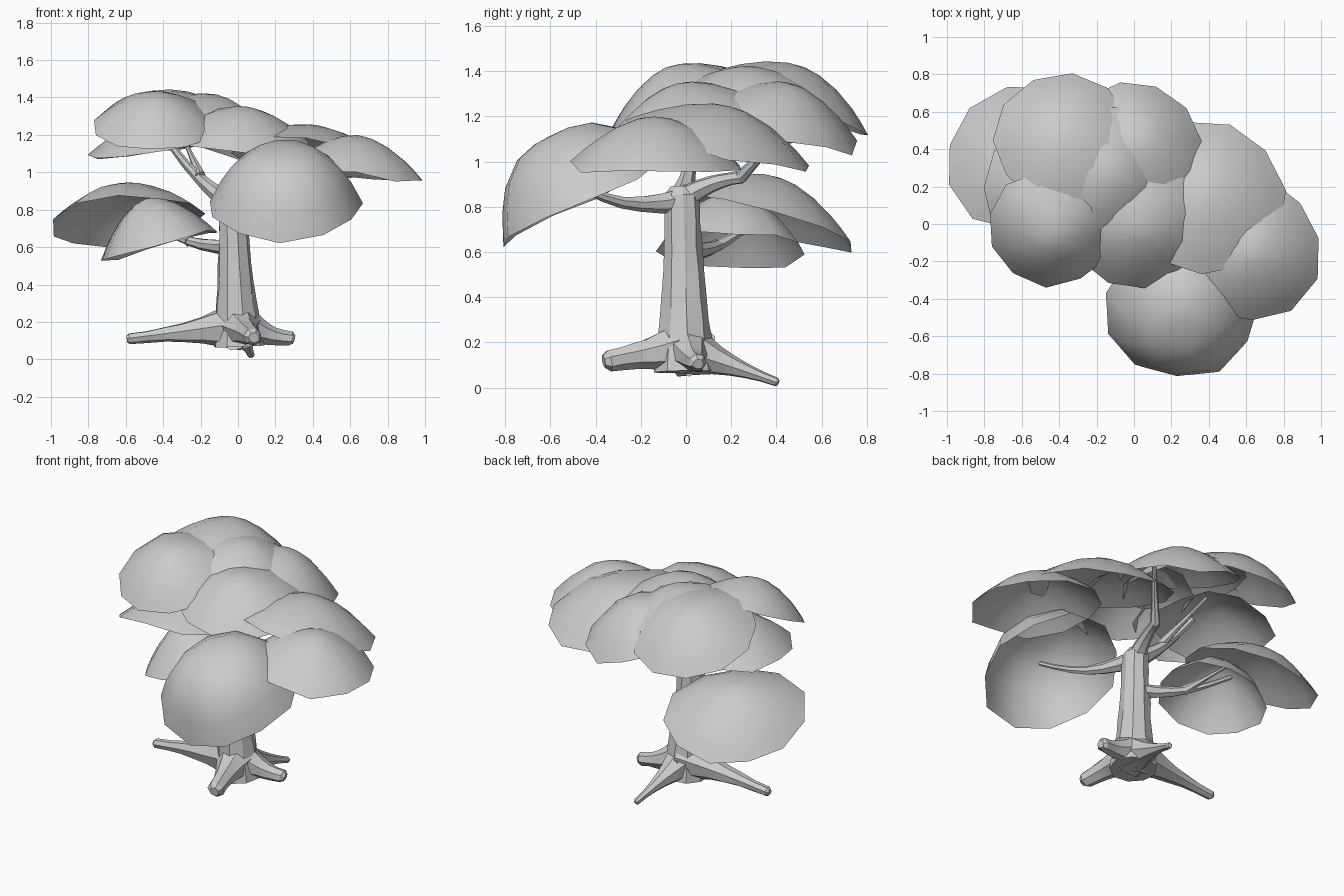
import bpy, bmesh, math, random
from mathutils import Vector

cube = bpy.data.objects.get("Cube")
if cube:
    bpy.data.objects.remove(cube)
random.seed(4)


def material(name, shade):
    colour = (shade, shade, shade, 1)
    mat = bpy.data.materials.new(name)
    mat.use_nodes = True
    mat.diffuse_color = colour
    mat.node_tree.nodes["Principled BSDF"].inputs["Base Color"].default_value = colour
    return mat


grey = material("plain grey", shade=0.6)


def finish(name, bm, sharp_angle):
    mesh = bpy.data.meshes.new(name)
    bm.to_mesh(mesh)
    bm.free()
    mesh.materials.append(grey)
    part = bpy.data.objects.new(name, mesh)
    bpy.context.collection.objects.link(part)
    bpy.ops.object.select_all(action='DESELECT')
    part.select_set(True)
    bpy.context.view_layer.objects.active = part
    bpy.ops.object.shade_smooth_by_angle(angle=math.radians(sharp_angle))


def bridge(bm, lower, upper):
    count = len(lower)
    for i in range(count):
        j = (i + 1) % count
        bm.faces.new((lower[i], lower[j], upper[j], upper[i]))


# Tapered, faceted limb from start to end, bowed upward or downward in the middle
def limb(name, start, end, thick, thin, bow=0, sides=7, steps=6):
    bm = bmesh.new()
    start, end = Vector(start), Vector(end)
    axis = (end - start).normalized()
    side = axis.orthogonal().normalized()
    up = axis.cross(side)
    rings = []
    for k in range(steps + 1):
        t = k / steps
        centre = start.lerp(end, t)
        centre.z += bow * math.sin(math.pi * t)
        radius = thin + (thick - thin) * (1 - t) ** 2
        ring = []
        for i in range(sides):
            a = math.tau * i / sides
            r = radius * random.uniform(0.94, 1.06)
            ring.append(bm.verts.new(centre + r * (math.cos(a) * side + math.sin(a) * up)))
        rings.append(ring)
    # Blunt tip
    rings.append([bm.verts.new(end.lerp(v.co, 0.6) + axis * thin * 0.5) for v in rings[-1]])
    for lower, upper in zip(rings, rings[1:]):
        bridge(bm, lower, upper)
    bm.faces.new(rings[0][::-1])
    bm.faces.new(rings[-1])
    finish(name, bm, sharp_angle=25)


# Open leaf dome with an uneven rim, tipped sideways by its lean
def canopy(name, centre, lean, radius, height, power=1.8, sides=11):
    bm = bmesh.new()
    centre = Vector(centre)
    normal = Vector((*lean, 1)).normalized()
    u = Vector((0, 1, 0)).cross(normal).normalized()
    v = normal.cross(u)
    reach = [radius * random.uniform(0.97, 1.05) for _ in range(sides)]
    droop = [random.uniform(-0.02, 0.02) for _ in range(sides)]
    turn = random.random()
    rings = []
    for t in (1, 0.85, 0.7, 0.45, 0.2):
        ring = []
        for i in range(sides):
            a = math.tau * i / sides + turn
            flat = t * reach[i] * (math.cos(a) * u + math.sin(a) * v)
            lift = height * (1 - t ** power) + droop[i] * t ** 3
            ring.append(bm.verts.new(centre + flat + normal * lift))
        rings.append(ring)
    for lower, upper in zip(rings, rings[1:]):
        bridge(bm, lower, upper)
    peak = bm.verts.new(centre + normal * height)
    inner = rings[-1]
    for i in range(sides):
        bm.faces.new((inner[i], inner[(i + 1) % sides], peak))
    finish(name, bm, sharp_angle=60)


# Trunk
limb("trunk", start=(0, 0, 0.07), end=(-0.03, -0.02, 0.85), thick=0.14, thin=0.08, sides=9, steps=7)

# Roots
limb("root_right", start=(0, 0, 0.18), end=(-0.58, 0, 0.11), thick=0.13, thin=0.03)
limb("root_left", start=(0, 0, 0.2), end=(0.28, 0.05, 0.11), thick=0.13, thin=0.04, bow=-0.02)
limb("root_front", start=(0, 0, 0.18), end=(0.08, -0.34, 0.12), thick=0.13, thin=0.05)
limb("root_back", start=(0, 0, 0.17), end=(0.07, 0.4, 0.025), thick=0.13, thin=0.02)

# Branches
trunk_top = (-0.03, -0.02, 0.83)
back_bend = (0.04, 0.24, 0.93)
limb("branch_front", trunk_top, end=(0.25, -0.55, 0.93), thick=0.06, thin=0.015, bow=-0.06)
limb("branch_back", trunk_top, back_bend, thick=0.06, thin=0.03, bow=0.02)
limb("branch_back_tip", back_bend, end=(0.25, 0.48, 1.18), thick=0.03, thin=0.013)
limb("branch_upper", trunk_top, end=(-0.4, 0.05, 1.2), thick=0.06, thin=0.02, bow=-0.04)
limb("branch_upper_fork", start=(-0.2, 0, 0.98), end=(-0.3, 0.3, 1.2), thick=0.03, thin=0.01)
limb("branch_low", start=(-0.04, 0.02, 0.6), end=(-0.5, 0.28, 0.75), thick=0.05, thin=0.015, bow=-0.04)
limb("branch_low_fork", start=(-0.26, 0.14, 0.63), end=(-0.4, 0.36, 0.75), thick=0.03, thin=0.01)

# Front leaf canopy
canopy("canopy_front", (0.25, -0.45, 0.82), lean=(0, -0.5), radius=0.41, height=0.33, power=3)

# Low leaf canopies
canopy("canopy_low_back", (-0.6, 0.35, 0.74), lean=(-0.1, 0.33), radius=0.41, height=0.2)
canopy("canopy_low_front", (-0.42, 0.2, 0.61), lean=(-0.28, 0), radius=0.32, height=0.26)

# Top leaf canopies
canopy("canopy_upper_right", (-0.44, -0.02, 1.25), lean=(0, -0.43), radius=0.34, height=0.18)
canopy("canopy_upper_back", (-0.38, 0.46, 1.26), lean=(-0.05, 0.4), radius=0.37, height=0.17)
canopy("canopy_under_right", (-0.45, 0.17, 1.11), lean=(-0.1, 0), radius=0.36, height=0.17)
canopy("canopy_crown", (-0.15, 0.27, 1.25), lean=(0.2, 0), radius=0.37, height=0.17)
canopy("canopy_back", (0.01, 0.42, 1.16), lean=(0.2, 0.3), radius=0.36, height=0.19)
canopy("canopy_middle", (0.02, 0, 1.18), lean=(0.1, -0.25), radius=0.36, height=0.17)

# Left leaf canopies
canopy("canopy_left_inner", (0.38, 0.15, 1.07), lean=(0.1, 0.25), radius=0.42, height=0.18)
canopy("canopy_left_outer", (0.62, -0.14, 0.99), lean=(0.1, 0), radius=0.38, height=0.21)
